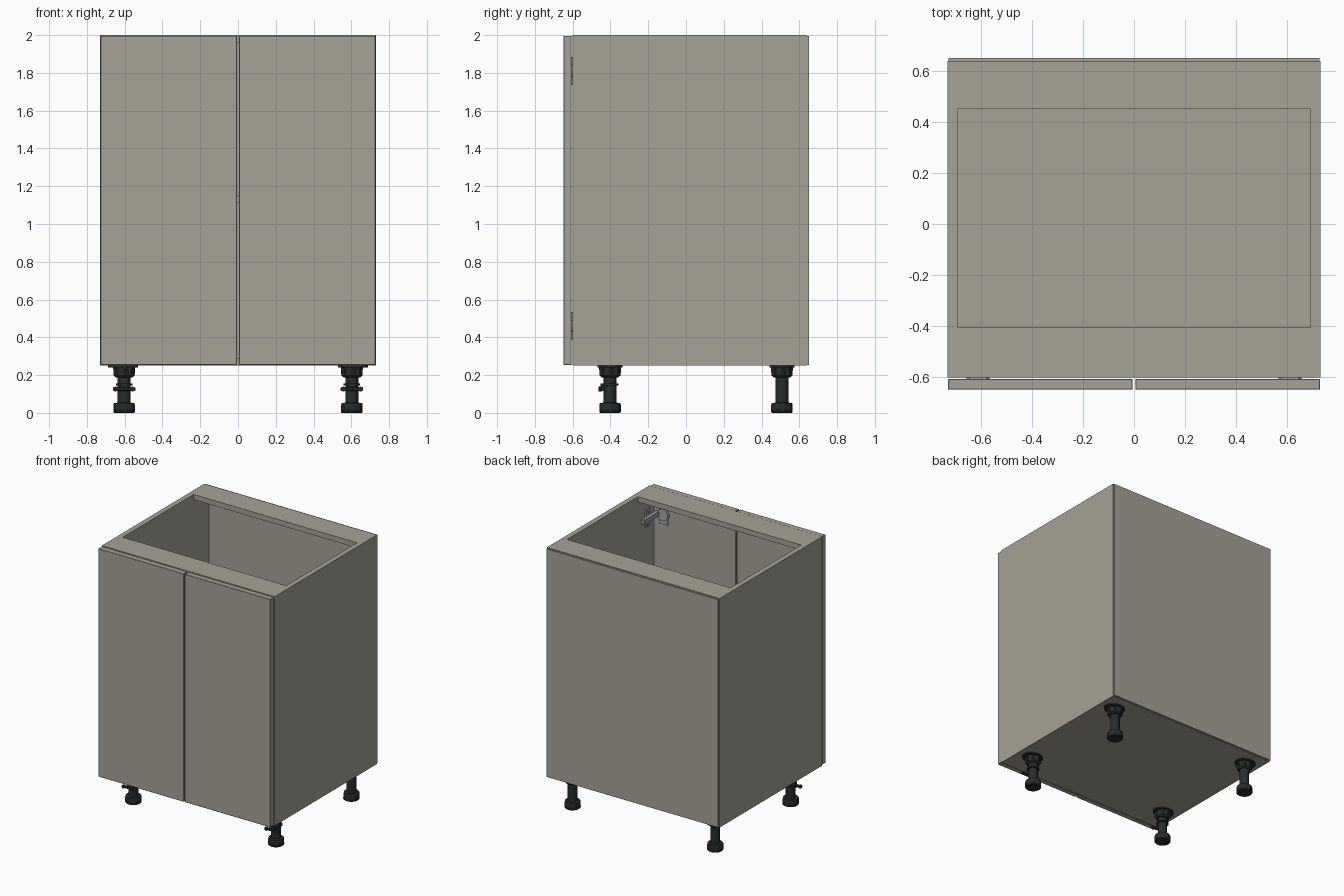
import bpy, bmesh, math
from mathutils import Matrix

if "Cube" in bpy.data.objects:
    bpy.data.objects.remove(bpy.data.objects["Cube"])


def material(name, rgb):
    m = bpy.data.materials.new(name)
    m.diffuse_color = (*rgb, 1)
    m.use_nodes = True
    m.node_tree.nodes["Principled BSDF"].inputs["Base Color"].default_value = m.diffuse_color
    return m


BOARD = material("warm_grey_board", (0.38, 0.36, 0.30))
PLASTIC = material("black_plastic", (0.022, 0.026, 0.026))
STEEL = material("hinge_steel", (0.36, 0.38, 0.43))


def finish(name, bm, loc, mat):
    bmesh.ops.recalc_face_normals(bm, faces=bm.faces)
    me = bpy.data.meshes.new(name)
    bm.to_mesh(me)
    bm.free()
    me.materials.append(mat)
    ob = bpy.data.objects.new(name, me)
    ob.location = loc
    bpy.context.collection.objects.link(ob)
    return ob


def box(name, x, y, z, mat=BOARD, bevel=0):
    """Box from (low, high) ranges."""
    x = sorted(x)
    size = [b - a for a, b in (x, y, z)]
    bm = bmesh.new()
    bmesh.ops.create_cube(bm, size=1)
    bmesh.ops.scale(bm, vec=size, verts=bm.verts)
    ob = finish(name, bm, [(a + b) / 2 for a, b in (x, y, z)], mat)
    if bevel:
        mod = ob.modifiers.new("soft_edge", 'BEVEL')
        mod.width, mod.segments = bevel, 1
    return ob


def lathe(name, profile, loc, mat, axis='Z', stretch=1.0, n=32):
    """Revolve (radius, height, rib depth) rows into a capped solid."""
    bm = bmesh.new()
    rings = []
    for r, z, rib in profile:
        ring = []
        for i in range(n):
            a = 2 * math.pi * i / n
            q = r - (rib if i // 2 % 2 else 0)
            ring.append(bm.verts.new((q * math.cos(a) * stretch, q * math.sin(a), z)))
        rings.append(ring)
    for lo, hi in zip(rings, rings[1:]):
        for i in range(n):
            j = (i + 1) % n
            bm.faces.new((lo[i], lo[j], hi[j], hi[i]))
    bm.faces.new(rings[0][::-1])
    bm.faces.new(rings[-1])
    if axis != 'Z':
        rot = Matrix.Rotation(math.pi / 2, 3, 'Y' if axis == 'X' else 'X')
        bmesh.ops.rotate(bm, matrix=rot, verts=bm.verts)
    ob = finish(name, bm, loc, mat)
    bpy.ops.object.select_all(action='DESELECT')
    bpy.context.view_layer.objects.active = ob
    ob.select_set(True)
    bpy.ops.object.shade_smooth_by_angle(angle=math.radians(25))
    return ob


# Carcass
IN, OUT, FRONT, BACK = 0.69, 0.73, -0.60, 0.637
box("bottom_panel", (-IN, IN), (FRONT, BACK), (0.25, 0.29))
box("front_top_rail", (-IN, IN), (FRONT, -0.405), (1.96, 2.0))
box("back_top_rail", (-IN, IN), (0.45, BACK), (1.96, 2.0))
box("shelf", (-IN, IN), (-0.56, BACK), (1.11, 1.15))
box("back_panel", (-0.726, 0.726), (BACK, 0.65), (0.254, 1.994))

for s, side in ((-1, "left"), (1, "right")):
    box(f"{side}_side_panel", (s * IN, s * OUT), (FRONT, BACK), (0.25, 2.0))
    box(f"{side}_door", (s * 0.005, s * 0.727), (-0.648, -0.606), (0.254, 1.996),
        bevel=0.002)

    # Door hinges: cup, arm, side plate and screws
    for z, level in ((0.46, "lower"), (1.81, "upper")):
        n = f"{side}_{level}_hinge"
        lathe(n + "_cup", [(0.045, -0.01, 0), (0.045, 0.01, 0), (0.03, 0.018, 0)],
              (s * 0.61, -0.597, z), STEEL, 'Y')
        box(n + "_flange", (s * 0.575, s * 0.645), (-0.606, -0.598),
            (z - 0.075, z + 0.075), STEEL)
        box(n + "_arm", (s * 0.64, s * 0.672), (-0.60, -0.415),
            (z - 0.02, z + 0.02), STEEL, 0.005)
        box(n + "_plate", (s * 0.672, s * IN), (-0.53, -0.48),
            (z - 0.07, z + 0.07), STEEL, 0.004)
        for k in (-1, 1):
            lathe(f"{n}_screw_{'low' if k < 0 else 'high'}",
                  [(0.012, -0.006, 0), (0.012, 0.006, 0)],
                  (s * 0.67, -0.505, z + k * 0.05), STEEL, 'X', n=16)

    # Adjustable legs
    x = s * 0.603
    for y, end in ((-0.402, "front"), (0.508, "back")):
        n = f"{side}_{end}_leg"
        lathe(n + "_mount", [(0.066, 0.241, 0), (0.066, 0.25, 0)],
              (x + s * 0.006, y, 0), PLASTIC, stretch=1.2)
        lathe(n + "_socket", [(0.044, 0.188, 0.003), (0.056, 0.198, 0.006),
                              (0.058, 0.242, 0.006)], (x, y, 0), PLASTIC)
        lathe(n + "_shaft", [(0.034, 0.045, 0), (0.034, 0.19, 0)], (x, y, 0), PLASTIC)
        lathe(n + "_foot", [(0.053, 0, 0), (0.057, 0.004, 0), (0.057, 0.012, 0),
                            (0.057, 0.014, 0.004), (0.057, 0.044, 0.004),
                            (0.053, 0.052, 0), (0.036, 0.054, 0)], (x, y, 0), PLASTIC)

    # Plinth clips on the front legs
    n, y = f"{side}_plinth_clip", -0.402
    lathe(n + "_collar", [(0.044, 0.146, 0), (0.044, 0.156, 0)], (x, y, 0), PLASTIC)
    box(n + "_bridge", (x - 0.02, x + 0.02), (y - 0.05, y - 0.03), (0.115, 0.156), PLASTIC)
    box(n + "_bar", (x - 0.06, x + 0.06), (y - 0.056, y - 0.042), (0.116, 0.136), PLASTIC, 0.004)
    for k in (-1, 1):
        lathe(f"{n}_peg_{'a' if k < 0 else 'b'}",
              [(0.013, -0.008, 0), (0.013, 0.008, 0)],
              (x + k * 0.045, y - 0.052, 0.126), PLASTIC, 'Y', n=16)
